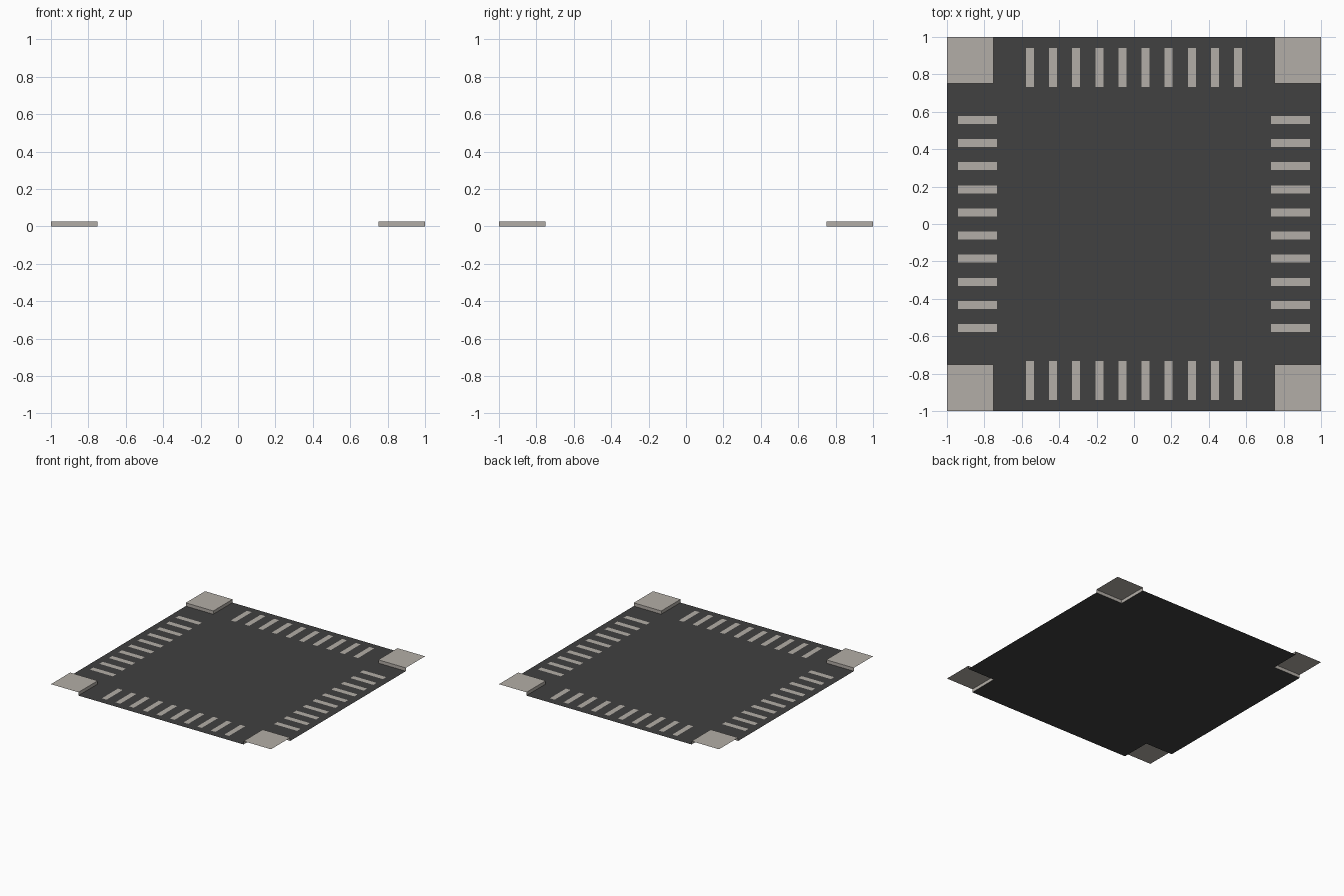
import bpy

if "Cube" in bpy.data.objects:
    bpy.data.objects.remove(bpy.data.objects["Cube"])

CURB = 0.027      # pavement height
INNER = 0.75      # half width of each road
STRIPE_Z = 0.0015


def material(name, rgb):
    m = bpy.data.materials.new(name)
    m.diffuse_color = (*rgb, 1)
    m.use_nodes = True
    m.node_tree.nodes["Principled BSDF"].inputs["Base Color"].default_value = m.diffuse_color
    return m


asphalt = material("asphalt_dark_grey", (0.052, 0.052, 0.052))
concrete = material("concrete_warm_grey", (0.45, 0.42, 0.385))


def mesh_object(name, verts, faces, mat):
    me = bpy.data.meshes.new(name)
    me.from_pydata(verts, [], faces)
    me.materials.append(mat)
    ob = bpy.data.objects.new(name, me)
    bpy.context.collection.objects.link(ob)
    return ob


def rects(name, boxes, z, mat):
    """Flat upward-facing rectangles given as (x0, x1, y0, y1)."""
    verts, faces = [], []
    for x0, x1, y0, y1 in boxes:
        n = len(verts)
        verts += [(x0, y0, z), (x1, y0, z), (x1, y1, z), (x0, y1, z)]
        faces.append((n, n + 1, n + 2, n + 3))
    return mesh_object(name, verts, faces, mat)


# Cross-shaped road surface, corners left open under the pavements
a = INNER
rects("road", [(-a, a, -1, 1), (-1, -a, -a, a), (a, 1, -a, a)], 0, asphalt)

# Corner pavements: top slab and the two kerb walls facing the road
for sx, side in ((-1, "left"), (1, "right")):
    for sy, end in ((-1, "front"), (1, "back")):
        plan = [(1, 1), (a, 1), (a, a), (1, a)]
        verts = [(sx * x, sy * y, CURB) for x, y in plan]
        verts += [(sx * x, sy * y, 0) for x, y in plan[1:]]
        faces = [(0, 1, 2, 3), (1, 4, 5, 2), (2, 5, 6, 3)]
        if sx * sy < 0:  # keep normals outward on mirrored corners
            faces = [f[::-1] for f in faces]
        mesh_object(f"pavement_{end}_{side}", verts, faces, concrete)

# Zebra crossings, ten stripes on each arm
HALF, STEP, NEAR, FAR = 0.0215, 0.1237, 0.733, 0.942
centres = [(i - 4.5) * STEP for i in range(10)]
for s, end, side in ((-1, "front", "left"), (1, "back", "right")):
    lo, hi = sorted((s * NEAR, s * FAR))
    rects(f"crossing_{end}", [(c - HALF, c + HALF, lo, hi) for c in centres], STRIPE_Z, concrete)
    rects(f"crossing_{side}", [(lo, hi, c - HALF, c + HALF) for c in centres], STRIPE_Z, concrete)
